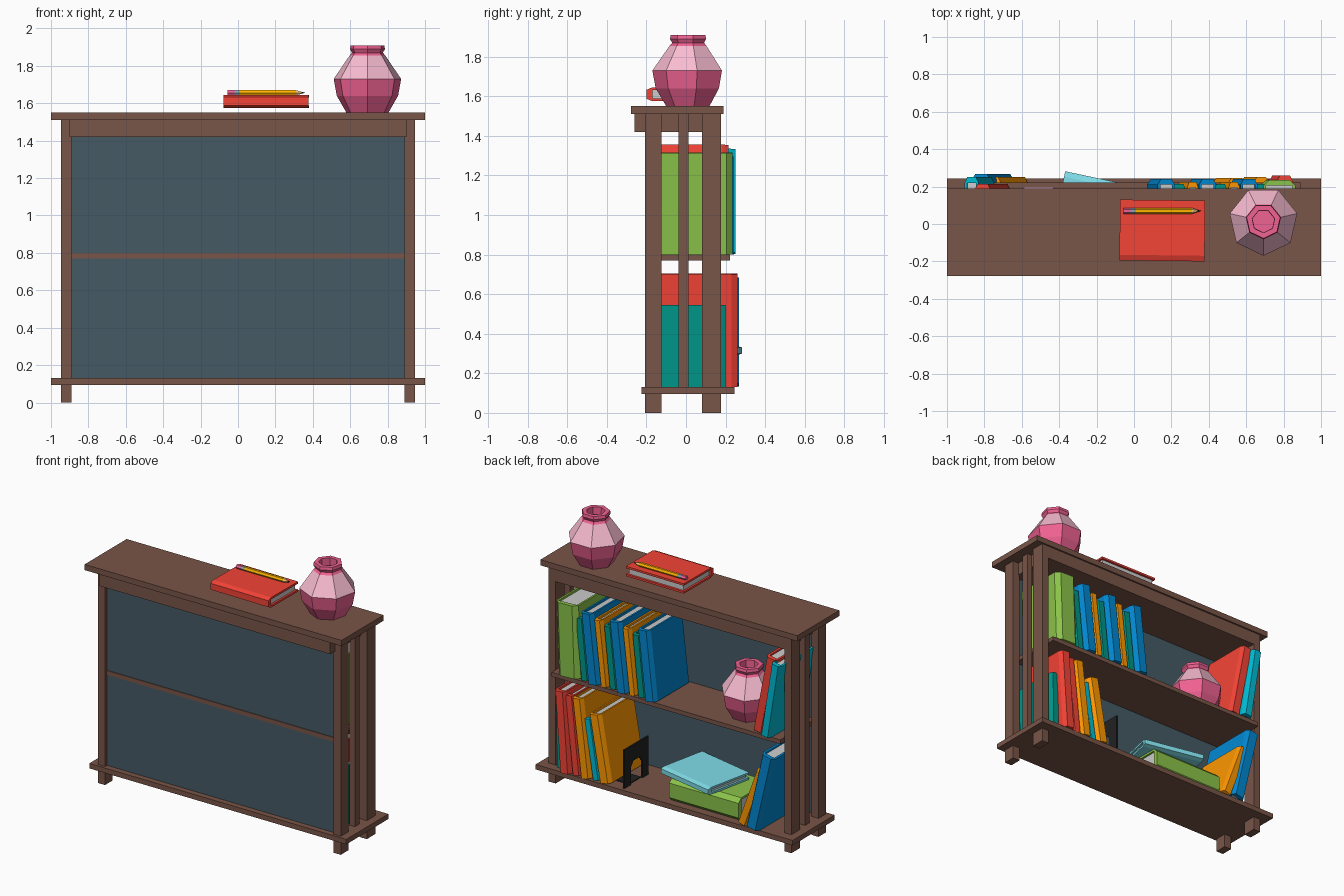
import bpy, bmesh, math
from mathutils import Matrix, Vector

if "Cube" in bpy.data.objects:
    bpy.data.objects.remove(bpy.data.objects["Cube"])


def mat(name, hexa):
    lin = lambda c: c / 12.92 if c <= 0.04045 else ((c + 0.055) / 1.055) ** 2.4
    m = bpy.data.materials.new(name)
    m.diffuse_color = [lin(int(hexa[i:i + 2], 16) / 255) for i in (0, 2, 4)] + [1]
    m.use_nodes = True
    m.node_tree.nodes["Principled BSDF"].inputs["Base Color"].default_value = m.diffuse_color
    return m


PAL = dict(brown='795548', slate='455A64', red='F44336', green='8BC34A', blue='0288D1',
           teal='009688', cyan='00BCD4', orange='FF9800', pale='80DEEA', pink='F06292',
           blush='F8BBD0', paper='E0E0E0', black='212121', yellow='FFB300', tan='FFCC80',
           metal='90A4AE')
M = {k: mat(k, v) for k, v in PAL.items()}


def finish(bm, name, mats, matrix=Matrix()):
    bmesh.ops.recalc_face_normals(bm, faces=bm.faces)
    me = bpy.data.meshes.new(name)
    bm.to_mesh(me)
    bm.free()
    for m in mats:
        me.materials.append(M[m])
    ob = bpy.data.objects.new(name, me)
    ob.matrix_world = matrix
    bpy.context.collection.objects.link(ob)
    return ob


def add_box(bm, lo, hi, mi=0):
    lo, hi = Vector(lo), Vector(hi)
    s = hi - lo
    mx = Matrix.Translation((lo + hi) / 2) @ Matrix.Diagonal((s.x, s.y, s.z, 1))
    vs = bmesh.ops.create_cube(bm, size=1, matrix=mx)['verts']
    for f in {f for v in vs for f in v.link_faces}:
        f.material_index = mi


def box(name, lo, hi, color='brown'):
    bm = bmesh.new()
    add_box(bm, lo, hi)
    return finish(bm, name, [color])


def extrude_profile(bm, pts, vec):
    f = bm.faces.new([bm.verts.new(p) for p in pts])
    r = bmesh.ops.extrude_face_region(bm, geom=[f], use_keep_orig=True)
    bmesh.ops.translate(bm, vec=vec, verts=[v for v in r['geom'] if isinstance(v, bmesh.types.BMVert)])


# bookcase frame
box('top_board', (-1, -.277, 1.51), (1, .19, 1.55))
box('top_frame', (-.9, -.26, 1.42), (.9, .178, 1.51))
box('middle_shelf', (-.89, -.19, .77), (.89, .223, .80))
box('bottom_shelf', (-1, -.225, .095), (1, .244, .13))
box('back_panel', (-.89, -.185, .13), (.89, -.165, 1.42), 'slate')
for side, s in (('right', 1), ('left', -1)):
    a, b = sorted((s * .89, s * .945))
    for end, y0, y1 in (('front', -.207, -.123), ('rear', .082, .178)):
        box(f'{side}_{end}_post', (a, y0, .13), (b, y1, 1.51))
        box(f'{side}_{end}_foot', (a, y0, 0), (b, y1, .095))
    a, b = sorted((s * .895, s * .935))
    box(f'{side}_slat', (a, -.037, .13), (b, .013, 1.51))


# book: U-shaped cover with chamfered spine at local y = 0, plus inset pages
def book(name, t, h, d, color, matrix):
    bm = bmesh.new()
    b, c, s = .014, t * .18, .03
    prof = [(0, -d), (0, -s), (c, 0), (t - c, 0), (t, -s), (t, -d),
            (t - b, -d), (t - b, -s), (b, -s), (b, -d)]
    extrude_profile(bm, [(x, y, 0) for x, y in prof], (0, 0, h))
    add_box(bm, (b, -d + .015, .014), (t - b, -s, h - .014), 1)
    return finish(bm, name, [color, 'paper'], matrix)


# row of leaning books; each is (colour, thickness, height, spine y, lean degrees)
def row(label, x, z, direction, books):
    for i, (color, t, h, y, lean) in enumerate(books):
        a = math.radians(lean)
        w = t / math.cos(a)
        x0 = x - w if direction < 0 else x
        lift = max(0, t * math.sin(a))
        mx = Matrix.Translation((x0, y, z + lift)) @ Matrix.Rotation(a, 4, 'Y')
        book(f'{label}_book_{i + 1}', t, h, y + .135, color, mx)
        x += direction * w


row('upper_right', .845, .80, -1, [('green', .17, .51, .235, 2)] + [
    (c, *dims[c]) for dims in [dict(teal=(.068, .43, .215, 6), blue=(.092, .49, .24, 6.5),
                                    orange=(.06, .46, .225, 6.5))]
    for c in 'teal blue orange teal blue orange teal blue'.split()])
row('upper_left', -.66, .80, -1, [('red', .085, .55, .215, -11), ('cyan', .075, .53, .25, -9)])
row('lower_right', .875, .13, -1, [
    ('teal', .065, .415, .20, 1), ('red', .085, .57, .26, 4), ('red', .07, .55, .24, 6),
    ('orange', .08, .55, .25, 7), ('cyan', .06, .42, .23, 9), ('orange', .09, .47, .245, 10)])
row('lower_left', -.56, .13, -1, [('orange', .075, .42, .25, -20), ('blue', .10, .55, .268, -13)])

# books lying flat
LIE = Matrix.Rotation(math.pi / 2, 4, 'Y')
book('flat_green_book', .16, .54, .34, 'green', Matrix.Translation((-.56, .215, .29)) @ LIE)
book('flat_pale_book', .05, .44, .36, 'pale', Matrix.Translation((-.19, .06, .34))
     @ Matrix.Rotation(math.radians(-12), 4, 'Z') @ Matrix.Translation((-.22, .18, 0)) @ LIE)
book('top_book', .07, .455, .325, 'red', Matrix.Translation((.377, -.2, 1.645))
     @ Matrix.Rotation(math.pi - .012, 4, 'Z') @ LIE)

# pencil: hexagonal rod in bands (x, radius, material of band that follows)
bm = bmesh.new()
bands = [(-.055, .016, 0), (-.02, .016, 1), (.01, .016, 2), (.31, .016, 3), (.34, .006, 4), (.357, .001, 4)]
rings = [[bm.verts.new((x, .07 + r * math.cos(k * math.pi / 3), 1.656 + r * math.sin(k * math.pi / 3)))
          for k in range(6)] for x, r, _ in bands]
for i in range(len(rings) - 1):
    for k in range(6):
        j = (k + 1) % 6
        bm.faces.new((rings[i][k], rings[i][j], rings[i + 1][j], rings[i + 1][k])).material_index = bands[i][2]
bm.faces.new(rings[0])
bm.faces.new(rings[-1]).material_index = 4
finish(bm, 'pencil', ['pink', 'metal', 'yellow', 'tan', 'black'])


# seven-sided hollow vase (radius, height)
def vase(name, loc):
    prof = [(.115, 0), (.168, .09), (.185, .18), (.098, .305), (.085, .32), (.096, .34), (.092, .36),
            (.062, .36), (.06, .31), (.15, .18), (.09, .02)]
    bm = bmesh.new()
    n = 7
    rings = [[bm.verts.new((r * math.cos(2 * math.pi * k / n - math.pi / 2),
                            r * math.sin(2 * math.pi * k / n - math.pi / 2), z)) for k in range(n)]
             for r, z in prof]
    for i in range(len(rings) - 1):
        for k in range(n):
            j = (k + 1) % n
            f = bm.faces.new((rings[i][k], rings[i][j], rings[i + 1][j], rings[i + 1][k]))
            f.material_index = 1 if i == 2 else 0
    bm.faces.new(rings[0])
    bm.faces.new(rings[-1])
    finish(bm, name, ['pink', 'blush'], Matrix.Translation(loc))


vase('top_vase', (.692, .015, 1.55))
vase('shelf_vase', (-.51, .03, .80))

# arched bookend with base plate
bm = bmesh.new()
arch = [(-.05, .13), (-.05, .40), (.22, .40), (.22, .13), (.15, .13), (.15, .25), (.12, .29),
        (.05, .29), (.02, .25), (.02, .13)]
extrude_profile(bm, [(.325, y, z) for y, z in arch], (.012, 0, 0))
add_box(bm, (.337, .02, .13), (.45, .15, .136))
finish(bm, 'bookend', ['black'])
